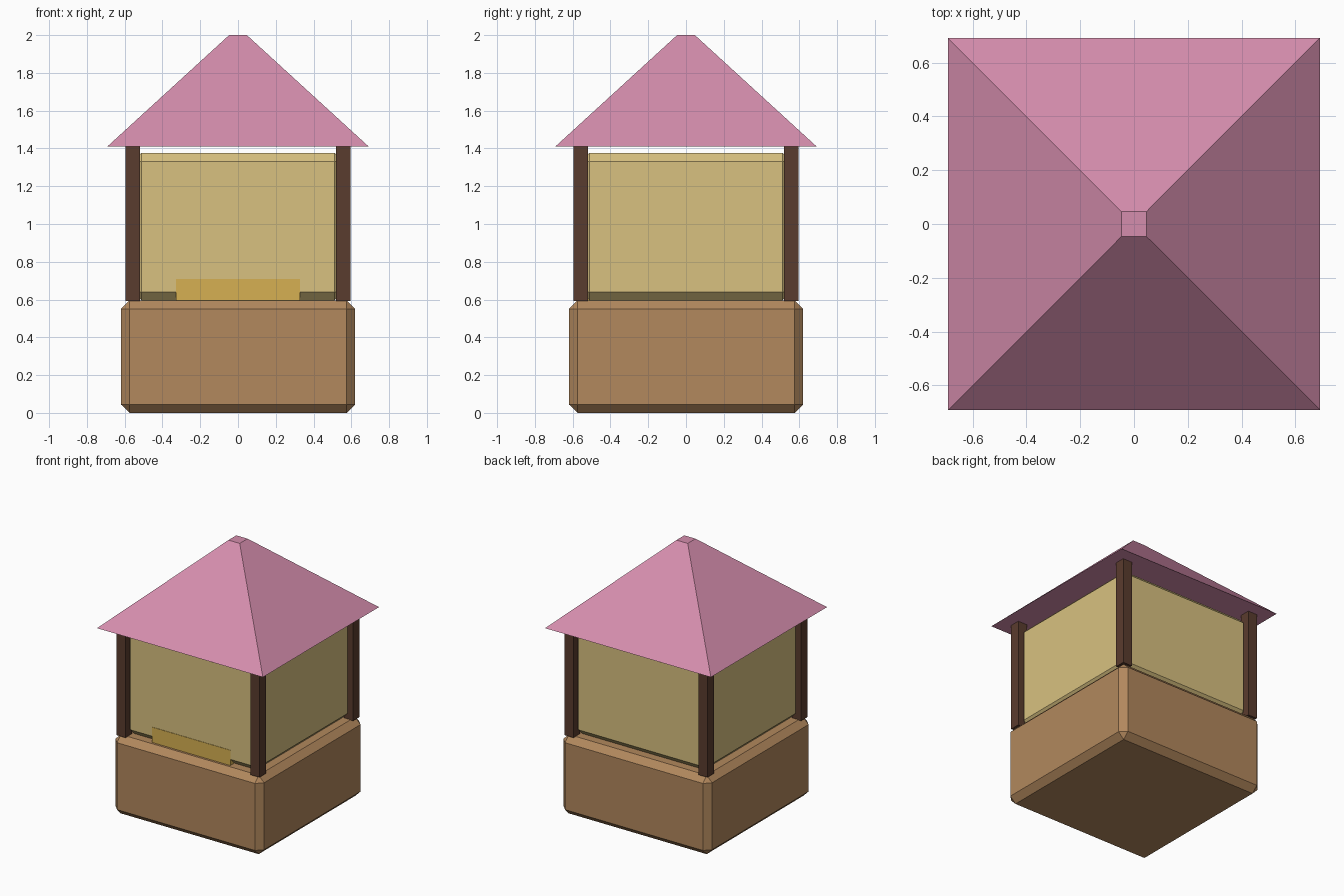
import bpy, bmesh, math
from mathutils import Matrix, Vector

if "Cube" in bpy.data.objects:
    bpy.data.objects.remove(bpy.data.objects["Cube"])


def lin(c):
    c /= 255
    return c / 12.92 if c <= 0.04045 else ((c + 0.055) / 1.055) ** 2.4


def material(name, r, g, b):
    m = bpy.data.materials.new(name)
    m.diffuse_color = (lin(r), lin(g), lin(b), 1)
    m.use_nodes = True
    m.node_tree.nodes["Principled BSDF"].inputs["Base Color"].default_value = m.diffuse_color
    return m


PINK = material("roof pink", 213, 141, 173)
CREAM = material("wall cream", 216, 193, 128)
BROWN = material("base tan brown", 178, 136, 93)
DARK = material("post dark brown", 90, 60, 46)
GOLD = material("sill gold", 214, 176, 82)


def finish(name, bm, mat):
    bmesh.ops.recalc_face_normals(bm, faces=bm.faces)
    me = bpy.data.meshes.new(name)
    bm.to_mesh(me)
    bm.free()
    me.materials.append(mat)
    ob = bpy.data.objects.new(name, me)
    bpy.context.collection.objects.link(ob)
    return ob


def box(name, lo, hi, mat, bevel=0):
    lo, hi = Vector(lo), Vector(hi)
    bm = bmesh.new()
    bmesh.ops.create_cube(bm, size=1, matrix=Matrix.Translation((lo + hi) / 2)
                          @ Matrix.Diagonal((*(hi - lo), 1)))
    if bevel:
        bmesh.ops.bevel(bm, geom=bm.edges[:], offset=bevel, segments=1,
                        affect='EDGES')
    return finish(name, bm, mat)


# chamfered base and walls
box("base", (-0.62, -0.62, 0), (0.62, 0.62, 0.595), BROWN, 0.045)
box("walls", (-0.555, -0.555, 0.595), (0.555, 0.555, 1.377), CREAM, 0.045)

# four corner posts
for sx, sname in ((-1, "left"), (1, "right")):
    for sy, tname in ((-1, "front"), (1, "back")):
        x, y, h = sx * 0.558, sy * 0.558, 0.038
        box(f"post_{tname}_{sname}", (x - h, y - h, 0.592),
            (x + h, y + h, 1.412), DARK)

# low sill panel on the front wall
box("front_sill", (-0.327, -0.558, 0.59), (0.327, -0.51, 0.71), GOLD)

# truncated pyramid roof
bm = bmesh.new()
bmesh.ops.create_cone(bm, cap_ends=True, segments=4, radius1=0.692 * math.sqrt(2),
                      radius2=0.047 * math.sqrt(2), depth=0.59,
                      matrix=Matrix.Translation((0, 0, 1.705))
                      @ Matrix.Rotation(math.pi / 4, 4, 'Z'))
finish("roof", bm, PINK)
